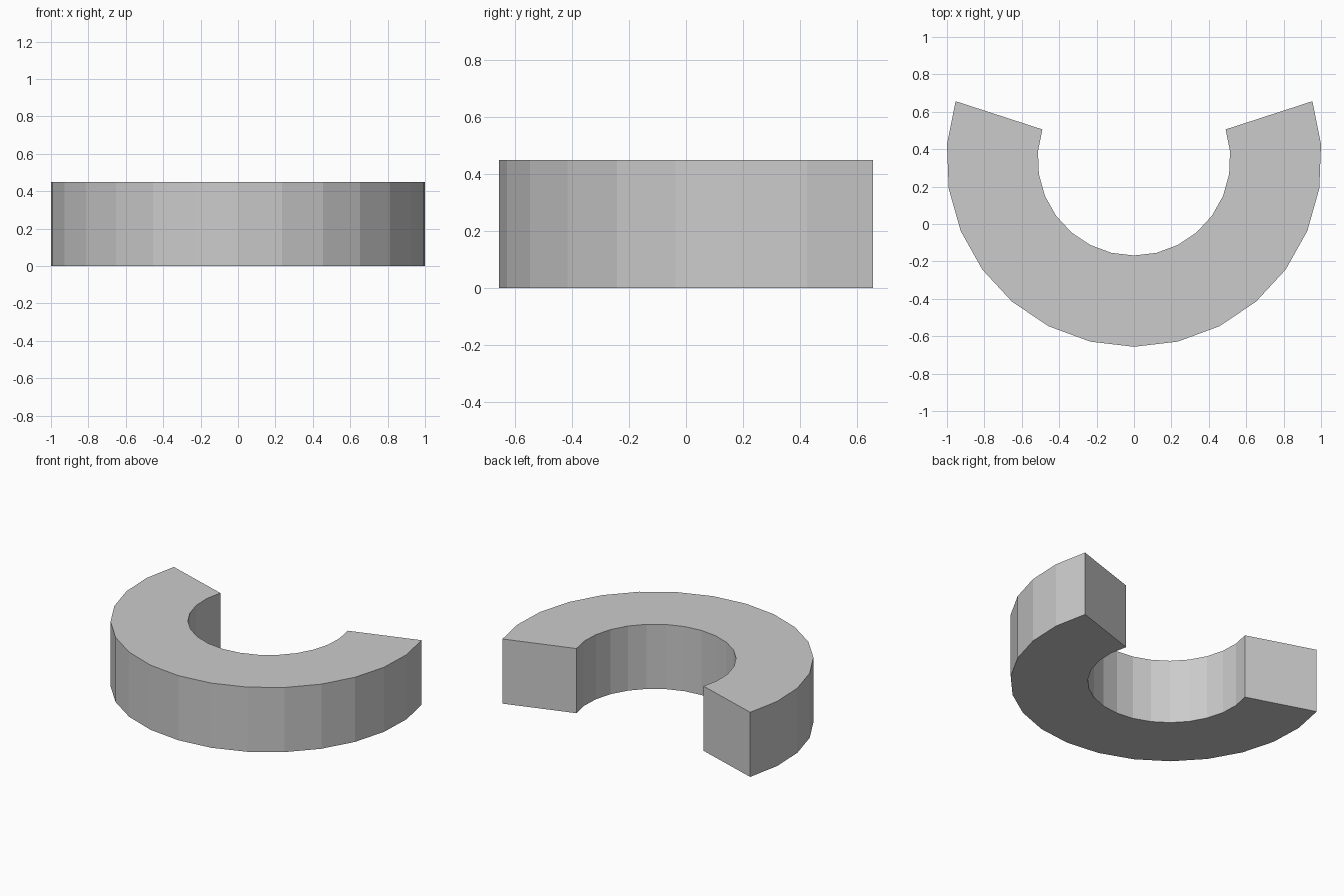
import bpy, bmesh
from math import radians, cos, sin

if "Cube" in bpy.data.objects:
    bpy.data.objects.remove(bpy.data.objects["Cube"])

SEGMENTS, SWEEP = 16, 216           # open ring: 16 flat segments over 216 degrees
START = -90 - SWEEP / 2
STEP = SWEEP / SEGMENTS
OUTER, INNER, HEIGHT = 1.003, 0.515, 0.45
CENTRE_Y = (OUTER - OUTER * sin(radians(18))) / 2

# Rectangular cross-section (radius, height) swept around the ring centre
section = [(INNER, 0), (OUTER, 0), (OUTER, HEIGHT), (INNER, HEIGHT)]
bm = bmesh.new()
rings = []
for i in range(SEGMENTS + 1):
    a = radians(START + i * STEP)
    rings.append([bm.verts.new((r * cos(a), CENTRE_Y + r * sin(a), z))
                  for r, z in section])

# Walls, top and bottom
for a, b in zip(rings, rings[1:]):
    for k in range(4):
        n = (k + 1) % 4
        bm.faces.new((a[k], a[n], b[n], b[k]))

# Flat end caps
bm.faces.new(rings[0])
bm.faces.new(rings[-1])
bmesh.ops.recalc_face_normals(bm, faces=bm.faces)

mesh = bpy.data.meshes.new("open_ring")
bm.to_mesh(mesh)
bm.free()
ring = bpy.data.objects.new("open_ring", mesh)
bpy.context.collection.objects.link(ring)
